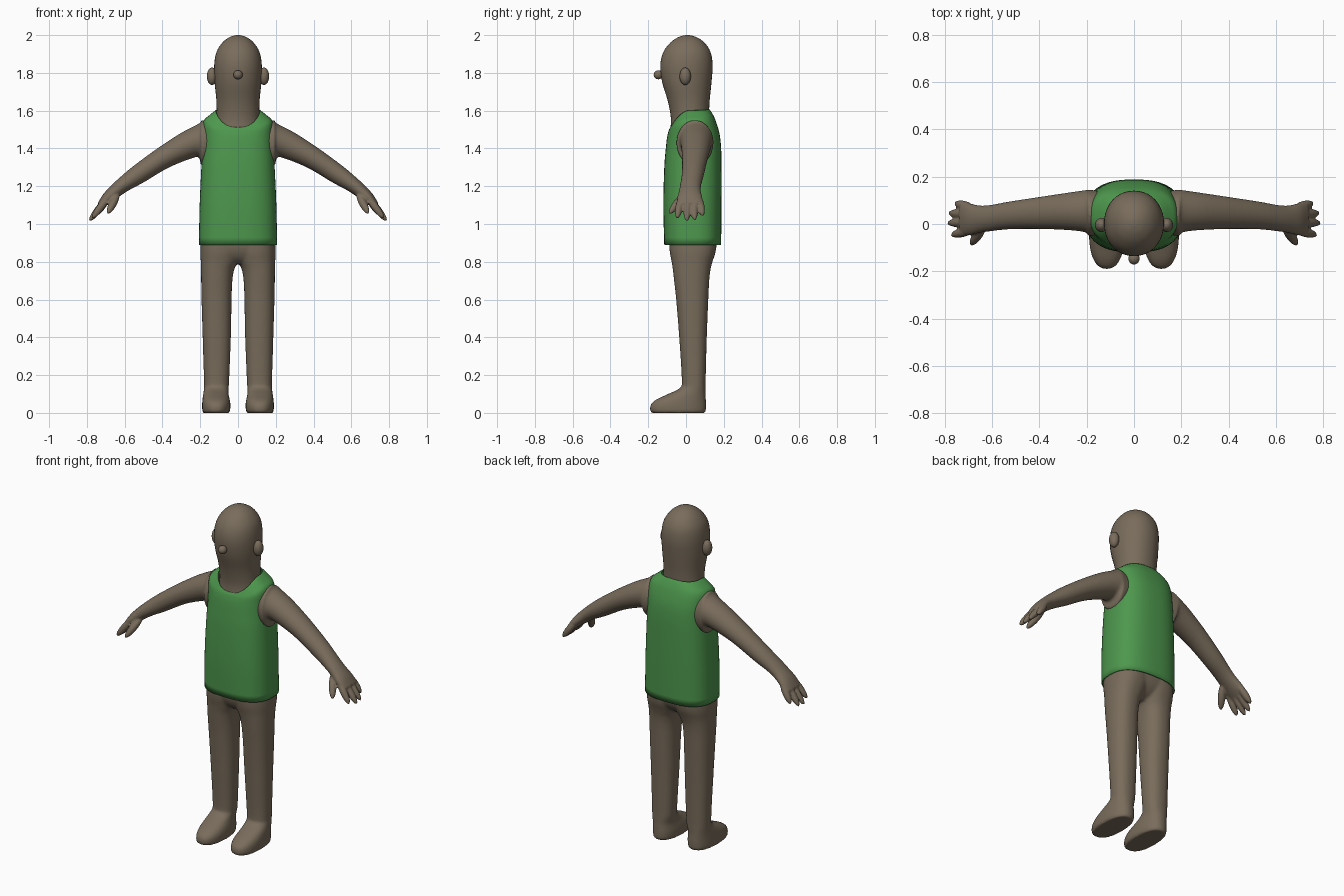
import bpy, bmesh, math
from mathutils import Vector

if "Cube" in bpy.data.objects:
    bpy.data.objects.remove(bpy.data.objects["Cube"])


def material(name, rgb):
    m = bpy.data.materials.new(name)
    m.diffuse_color = (*rgb, 1)
    m.use_nodes = True
    m.node_tree.nodes["Principled BSDF"].inputs["Base Color"].default_value = m.diffuse_color
    return m


SKIN = material("brown skin", (0.19, 0.15, 0.105))
GREEN = material("green cloth", (0.075, 0.31, 0.075))


def finish(name, bm, mat):
    bmesh.ops.recalc_face_normals(bm, faces=bm.faces)
    me = bpy.data.meshes.new(name)
    bm.to_mesh(me)
    bm.free()
    for p in me.polygons:
        p.use_smooth = True
    me.materials.append(mat)
    ob = bpy.data.objects.new(name, me)
    bpy.context.collection.objects.link(ob)
    return ob


def spline(rows, steps):
    """Catmull-Rom interpolation of parameter rows."""
    out = []
    for i in range(len(rows) - 1):
        a, b = rows[max(i - 1, 0)], rows[i]
        c, d = rows[i + 1], rows[min(i + 2, len(rows) - 1)]
        for s in range(steps):
            t = s / steps
            out.append([0.5 * (2 * q + (r - p) * t + (2 * p - 5 * q + 4 * r - w) * t * t
                               + (3 * q - p - 3 * r + w) * t ** 3)
                        for p, q, r, w in zip(a, b, c, d)])
    return out + [list(rows[-1])]


def loft(bm, rows, place, n=2.0, caps=True, steps=4, seg=40):
    """Skin superellipse rings; place(row, u, v) gives each point."""
    rings = []
    for row in spline(rows, steps):
        ring = []
        for k in range(seg):
            a = 2 * math.pi * k / seg
            c, s = math.cos(a), math.sin(a)
            u = math.copysign(abs(c) ** (2 / n), c)
            v = math.copysign(abs(s) ** (2 / n), s)
            ring.append(bm.verts.new(place(row, u, v)))
        rings.append(ring)
    for r0, r1 in zip(rings, rings[1:]):
        for k in range(seg):
            j = (k + 1) % seg
            bm.faces.new((r0[k], r0[j], r1[j], r1[k]))
    if caps:
        bm.faces.new(rings[0])
        bm.faces.new(rings[-1])


def upright(row, u, v):
    """Level ring from (z, x0, x1, y0, y1)."""
    z, x0, x1, y0, y1 = row
    return ((x0 + x1) / 2 + u * (x1 - x0) / 2, (y0 + y1) / 2 + v * (y1 - y0) / 2, z)


def limb(row, u, v):
    """Slanted ring from top (x, z), bottom (x, z), y0, y1."""
    tx, tz, bx, bz, y0, y1 = row
    return ((tx + bx) / 2 + u * (tx - bx) / 2, (y0 + y1) / 2 + v * (y1 - y0) / 2,
            (tz + bz) / 2 + u * (tz - bz) / 2)


def collar(row, u, v):
    """Ring whose height differs at front, side and back."""
    zf, zs, zb, rx, y0, y1 = row
    z = zs + ((zf if v < 0 else zb) - zs) * v * v
    return (u * rx, (y0 + y1) / 2 + v * (y1 - y0) / 2, z)


def ball(bm, centre, size, axis=(0, 0, 1)):
    q = Vector((0, 0, 1)).rotation_difference(Vector(axis))
    for v in bmesh.ops.create_uvsphere(bm, u_segments=24, v_segments=16, radius=1)["verts"]:
        v.co = Vector(centre) + q @ Vector(p * s for p, s in zip(v.co, size))


def finger(bm, base, tip, r):
    a, b = Vector(base), Vector(tip)
    ball(bm, (a + b) / 2, (r, r, (b - a).length / 2), b - a)


def fuse(ob, voxel):
    """Blend overlapping pieces into one soft skin."""
    m = ob.modifiers.new("blend", 'REMESH')
    m.mode, m.voxel_size, m.use_smooth_shade = 'VOXEL', voxel, True
    s = ob.modifiers.new("soften", 'SMOOTH')
    s.factor, s.iterations = 0.5, 4


def mirror(ob):
    ob.modifiers.new("other side", 'MIRROR')


# Head and neck
bm = bmesh.new()
loft(bm, [(z, -r, r, y0, y1) for z, r, y0, y1 in (
    (1.40, .13, -.08, .12), (1.49, .122, -.083, .12), (1.56, .114, -.08, .121),
    (1.65, .114, -.096, .125), (1.75, .124, -.126, .135), (1.84, .126, -.136, .141),
    (1.91, .114, -.12, .13), (1.96, .083, -.083, .098), (1.987, .049, -.045, .06),
    (1.998, .02, -.013, .028), (2.0, .003, .005, .011))], upright, n=2.1)
finish("head", bm, SKIN)

# Nose and ears
bm = bmesh.new()
ball(bm, (0, -.146, 1.79), (.024, .025, .024))
finish("nose", bm, SKIN)
bm = bmesh.new()
ball(bm, (.138, -.004, 1.782), (.027, .03, .046))
mirror(finish("ears", bm, SKIN))

# Sleeveless shirt, open at hem and neck
bm = bmesh.new()
loft(bm, [(.89, .89, .89, .207, -.115, .186), (1.1, 1.1, 1.1, .203, -.12, .188),
          (1.3, 1.3, 1.3, .194, -.115, .188), (1.4, 1.4, 1.4, .188, -.107, .186),
          (1.46, 1.48, 1.48, .186, -.1, .177), (1.49, 1.545, 1.55, .182, -.093, .156),
          (1.503, 1.575, 1.587, .153, -.088, .138), (1.512, 1.602, 1.606, .119, -.082, .125)],
     collar, n=2.6, caps=False, seg=56)
shirt = finish("shirt", bm, GREEN)
cloth = shirt.modifiers.new("cloth", 'SOLIDIFY')
cloth.thickness = 0.006

# Arm with hand, mirrored
bm = bmesh.new()
loft(bm, [(.15, 1.54, .15, 1.32, -.045, .14), (.190, 1.55, .193, 1.31, -.05, .145),
          (.205, 1.533, .207, 1.352, -.035, .143), (.3, 1.483, .25, 1.346, -.026, .133),
          (.42, 1.405, .37, 1.297, -.021, .115), (.55, 1.31, .50, 1.22, -.022, .095),
          (.625, 1.247, .58, 1.177, -.03, .081), (.67, 1.205, .632, 1.143, -.037, .078),
          (.712, 1.16, .675, 1.112, -.047, .087), (.742, 1.112, .715, 1.083, -.048, .092)], limb)
for y0, y1, x, z in ((-.025, -.047, .772, 1.03), (.008, .004, .788, 1.015),
                     (.04, .046, .784, 1.02), (.068, .088, .757, 1.043)):
    finger(bm, (.68, y0, 1.15), (x, y1, z), .02)
finger(bm, (.632, -.005, 1.165), (.69, -.088, 1.055), .021)
arm = finish("arms", bm, SKIN)
fuse(arm, .006)
mirror(arm)

# Legs with feet, joined at the hips
LEG = [(0, .048, .184, -.18, .1), (.012, .042, .189, -.19, .105), (.045, .04, .19, -.186, .106),
       (.072, .044, .188, -.155, .105), (.1, .05, .184, -.095, .104), (.13, .05, .18, -.035, .104),
       (.17, .047, .18, -.022, .104), (.4, .038, .187, -.036, .11), (.6, .034, .193, -.052, .118),
       (.7, .03, .195, -.063, .123), (.76, .02, .196, -.07, .13), (.8, .002, .197, -.076, .14),
       (.87, -.02, .199, -.088, .16), (1.0, -.02, .19, -.09, .165)]
bm = bmesh.new()
for side in (1, -1):
    loft(bm, LEG, lambda r, u, v: (side * upright(r, u, v)[0], *upright(r, u, v)[1:]), n=2.3)
loft(bm, [(.79, -.1, .1, -.03, .08), (.82, -.16, .16, -.065, .125),
          (.88, -.197, .197, -.088, .158), (1.0, -.19, .19, -.09, .165)], upright, n=2.5)
fuse(finish("legs", bm, SKIN), .008)
